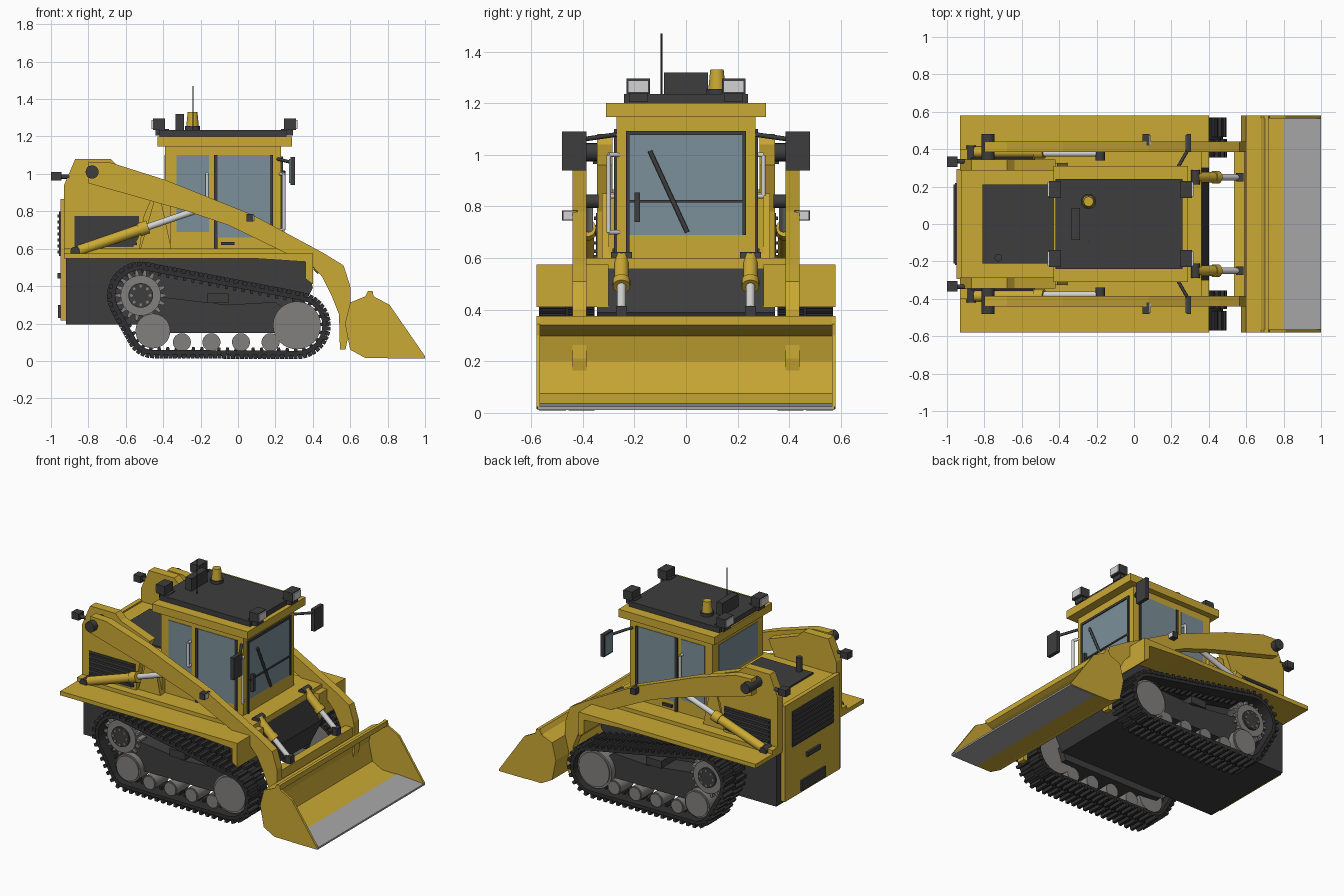
import bpy, bmesh, math
from mathutils import Vector, Matrix

if "Cube" in bpy.data.objects:
    bpy.data.objects.remove(bpy.data.objects["Cube"])

def material(name, col):
    m = bpy.data.materials.new(name)
    m.diffuse_color = (*col, 1)
    m.use_nodes = True
    m.node_tree.nodes["Principled BSDF"].inputs["Base Color"].default_value = m.diffuse_color
    return m

YELLOW = material("yellow paint", (0.60, 0.40, 0.035))
DARK = material("dark grey", (0.048, 0.048, 0.048))
RUBBER = material("track rubber", (0.03, 0.03, 0.032))
GLASS = material("tinted glass", (0.20, 0.28, 0.32))
STEEL = material("wheel steel", (0.22, 0.215, 0.21))
EDGE = material("worn steel", (0.39, 0.39, 0.39))
CHROME = material("pale metal", (0.65, 0.65, 0.65))

class Part:
    """Collects simple solids in one mesh, optionally mirrored across y."""
    def __init__(self, name, mat, mirror=False):
        self.name, self.mat, self.mirror, self.bm = name, mat, mirror, bmesh.new()

    def box(self, x0, x1, y0, y1, z0, z1):
        return self.prism([(x0, z0), (x1, z0), (x1, z1), (x0, z1)], y0, y1)

    def prism(self, pts, y0, y1):
        a = [self.bm.verts.new((x, y0, z)) for x, z in pts]
        b = [self.bm.verts.new((x, y1, z)) for x, z in pts]
        self.bm.faces.new(a)
        self.bm.faces.new(b[::-1])
        for i in range(len(a)):
            j = (i + 1) % len(a)
            self.bm.faces.new((a[j], a[i], b[i], b[j]))
        return self

    def rod(self, p, q, r, r2=None, seg=20):
        p, q = Vector(p), Vector(q)
        d = q - p
        rot = d.to_track_quat('Z', 'Y').to_matrix().to_4x4()
        res = bmesh.ops.create_cone(self.bm, cap_ends=True, segments=seg, radius1=r,
                                    radius2=r if r2 is None else r2, depth=d.length,
                                    matrix=Matrix.Translation((p + q) / 2) @ rot)
        for f in {f for v in res["verts"] for f in v.link_faces}:
            f.smooth = len(f.verts) == 4
            if not f.smooth:
                for e in f.edges:
                    e.smooth = False
        return self

    def done(self):
        bmesh.ops.recalc_face_normals(self.bm, faces=self.bm.faces[:])
        me = bpy.data.meshes.new(self.name)
        self.bm.to_mesh(me)
        self.bm.free()
        me.materials.append(self.mat)
        ob = bpy.data.objects.new(self.name, me)
        bpy.context.collection.objects.link(ob)
        if self.mirror:
            m = ob.modifiers.new("mirror", 'MIRROR')
            m.use_axis = (False, True, False)
            m.use_mirror_merge = False

# ---- hull, fenders, engine bay ----
Part("hull", DARK).prism([(-.92, .195), (.30, .195), (.40, .39), (.36, .56), (-.92, .56)], -.345, .345).done()
Part("fender", YELLOW, True).prism([(-.93, .575), (.40, .575), (.40, .41), (.36, .44),
                                    (.36, .53), (.10, .547), (-.93, .547)], .30, .58).done()
Part("deck", YELLOW).box(-.93, .36, -.40, .40, .555, .60).done()
Part("engine_body", YELLOW).box(-.93, -.36, -.30, .30, .57, .855).done()
Part("rear_panel", YELLOW).box(-.95, -.92, -.295, .295, .215, .865).done()
Part("hood_panel", DARK).box(-.81, -.42, -.21, .21, .85, .866).done()
Part("exhaust", DARK).rod((-.725, -.18, .86), (-.725, -.18, .96), .02).done()
grille = Part("rear_grille", DARK).box(-.956, -.94, -.22, .22, .56, .80)
for i in range(7):
    grille.box(-.966, -.95, -.21, .21, .575 + i * .032, .59 + i * .032)
grille.box(-.965, -.94, -.07, .07, .44, .47).box(-.962, -.94, -.13, .13, .23, .30).done()

# ---- arm towers with side louvres ----
Part("arm_tower", YELLOW, True).prism([(-.93, .57), (-.93, .94), (-.87, 1.08), (-.68, 1.08), (-.64, 1.04),
                                       (-.42, .96), (-.50, .78), (-.53, .57)], .285, .345).done()
Part("tower_brace", YELLOW, True).prism([(-.53, .57), (-.35, .57), (-.41, .85), (-.45, .85)], .285, .325).done()
louvre = Part("side_louvres", DARK, True).prism([(-.875, .61), (-.56, .61), (-.53, .66), (-.53, .775), (-.875, .775)], .34, .349)
for i in range(5):
    louvre.box(-.87, -.54, .345, .357, .62 + i * .032, .633 + i * .032)
louvre.done()
Part("rear_lamp", DARK, True).box(-1.0, -.945, .305, .36, .965, 1.01).rod((-.95, .335, .985), (-.90, .335, .985), .012).done()

# ---- lift arms and cylinders ----
Part("lift_arm", YELLOW, True).prism([(-.80, 1.065), (-.68, 1.06), (-.38, .965), (.08, .78), (.46, .575), (.565, .51),
                                      (.60, .40), (.605, .21), (.575, .06), (.545, .06), (.54, .25), (.50, .35), (.45, .45),
                                      (.38, .525), (.30, .555), (-.05, .725), (-.27, .80), (-.80, .95)], .385, .44).done()
Part("arm_pivot", DARK, True).rod((-.78, .34, 1.01), (-.78, .48, 1.01), .035).done()
Part("lift_cylinder", YELLOW, True).rod((-.85, .385, .59), (-.50, .385, .71), .029).rod((-.53, .385, .70), (-.48, .385, .717), .036).done()
Part("lift_rod", CHROME, True).rod((-.50, .378, .71), (-.18, .378, .82), .018).done()
Part("lift_pin", DARK, True).rod((-.87, .34, .585), (-.87, .42, .585), .026).rod((-.18, .34, .82), (-.18, .40, .82), .026).done()
Part("tilt_cylinder", YELLOW, True).rod((.33, .25, .60), (.45, .25, .49), .028).rod((.425, .25, .513), (.45, .25, .49), .034).done()
Part("tilt_rod", CHROME, True).rod((.44, .25, .50), (.56, .25, .395), .017).done()
Part("tilt_bracket", DARK, True).box(.545, .585, .228, .272, .36, .415).rod((.33, .21, .60), (.33, .29, .60), .024).done()
Part("coupler_beam", YELLOW).box(.535, .59, -.44, .44, .29, .365).done()
Part("arm_lamp", DARK, True).box(.045, .083, .42, .48, .745, .785).done()
Part("arm_lamp_lens", CHROME, True).box(.08, .087, .425, .475, .749, .781).done()

# ---- bucket ----
outer = [(.70, .375), (.68, .345), (.60, .312), (.572, .20), (.60, .06), (.68, .016), (.82, .016)]
inner = [(.82, .034), (.69, .036), (.615, .075), (.588, .20), (.612, .298), (.69, .325), (.72, .34), (.72, .375)]
Part("bucket_shell", YELLOW).prism(outer + inner, -.575, .575).done()
Part("bucket_side", YELLOW, True).prism([(.60, .312), (.68, .345), (.695, .375), (.72, .375), (.725, .345), (.81, .30),
                                         (1.0, .025), (.98, .016), (.68, .016), (.60, .06), (.572, .20)], .565, .58).done()
Part("cutting_edge", EDGE).prism([(.80, .012), (1.0, .012), (1.0, .024), (.80, .038)], -.576, .576).done()

# ---- cab ----
Part("cab_body", YELLOW).box(-.39, .23, -.27, .27, .58, 1.15).done()
Part("cab_roof", YELLOW).box(-.43, .29, -.31, .31, 1.147, 1.20).done()
Part("roof_plate", DARK).box(-.42, .26, -.24, .24, 1.20, 1.235).done()
Part("side_window", GLASS, True).box(-.33, -.155, .265, .274, .69, 1.10).box(-.11, .17, .265, .274, .66, 1.10).done()
Part("door_frame", DARK, True).box(-.128, -.110, .265, .279, .59, 1.10).box(.17, .187, .265, .279, .62, 1.10) \
    .box(-.09, -.02, .265, .285, .62, .637).done()
Part("windshield", GLASS).box(.225, .234, -.22, .22, .69, 1.08).done()
Part("rear_window", GLASS).box(-.394, -.385, -.21, .21, .87, 1.10).done()
frame = Part("windshield_frame", DARK)
frame.box(.225, .24, -.232, -.218, .58, 1.093).box(.225, .24, .218, .232, .69, 1.093).box(.225, .24, -.23, .23, 1.077, 1.093)
frame.box(.225, .24, -.22, .22, .815, .825).box(.23, .255, -.20, -.178, .74, .855).done()
Part("wiper", DARK).rod((.244, -.14, 1.015), (.244, .005, .70), .009, seg=8).done()
grab = Part("grab_handles", CHROME)
for x, y, z0, z1, dx, dy in ((.245, -.30, .70, 1.0, 0, .055), (-.165, -.30, .84, 1.0, 0, .03), (-.165, .30, .84, 1.0, 0, -.03)):
    grab.rod((x, y, z0), (x, y, z1), .009, seg=10)
    for z in (z0, z1):
        grab.rod((x, y, z), (x - (.03 if x > 0 else 0), y + dy, z), .009, seg=10)
grab.done()
Part("mirror", DARK, True).box(.28, .305, .385, .48, .94, 1.09).rod((.21, .26, 1.08), (.29, .40, 1.06), .009, seg=8).done()
Part("mirror_glass", GLASS, True).box(.274, .281, .393, .472, .95, 1.08).done()

# ---- roof equipment ----
Part("roof_lamp", DARK, True).box(-.455, -.39, .14, .23, 1.235, 1.295).box(.245, .31, .14, .23, 1.235, 1.295) \
    .box(-.44, -.37, .15, .22, 1.205, 1.24).box(.23, .295, .15, .22, 1.205, 1.24).done()
Part("roof_lamp_lens", CHROME, True).box(-.462, -.454, .146, .224, 1.241, 1.289).box(.309, .317, .146, .224, 1.241, 1.289).done()
Part("roof_box", DARK).box(-.335, -.29, -.085, .085, 1.23, 1.32).done()
Part("beacon", YELLOW).rod((-.243, .12, 1.25), (-.243, .12, 1.33), .034, .026).done()
Part("beacon_base", DARK).rod((-.243, .12, 1.23), (-.243, .12, 1.255), .041).done()
Part("antenna", DARK).rod((-.24, -.095, 1.23), (-.24, -.095, 1.47), .003, seg=6).done()

# ---- crawler tracks: belt wrapped round three wheels ----
WHEELS = [(-.52, .35, .13), (-.455, .16, .095), (.315, .19, .13)]

def hull_loop(pts):
    def half(seq):
        h = []
        for p in seq:
            while len(h) > 1 and (h[-1][0] - h[-2][0]) * (p[1] - h[-2][1]) - (h[-1][1] - h[-2][1]) * (p[0] - h[-2][0]) <= 0:
                h.pop()
            h.append(p)
        return h[:-1]
    pts = sorted(pts)
    return half(pts) + half(pts[::-1])

def wrap(grow):
    ring = [k * math.pi / 16 for k in range(32)]
    return hull_loop([(x + (r + grow) * math.cos(a), z + (r + grow) * math.sin(a)) for x, z, r in WHEELS for a in ring])

def resample(loop, n):
    """Evenly spaced (point, tangent) pairs along a closed loop."""
    segs = [(Vector(a), Vector(b)) for a, b in zip(loop, loop[1:] + loop[:1])]
    total, out, run, k = sum((b - a).length for a, b in segs), [], 0.0, 0
    for a, b in segs:
        d = (b - a).length
        while k < n and k * total / n <= run + d:
            out.append((a + (b - a) * ((k * total / n - run) / d), (b - a) / d))
            k += 1
        run += d
    return out

belt = Part("track_belt", RUBBER, True)
a, b = wrap(.006), wrap(.03)
for i in range(len(a)):
    j = (i + 1) % len(a)
    belt.prism([a[i], a[j], b[j], b[i]], .365, .565)
belt.done()
treads = Part("track_treads", RUBBER, True)
for shift, y0, y1 in ((0, .355, .455), (1, .465, .57)):
    for p, t in resample(wrap(.028), 116)[shift::2]:
        n = Vector((t.y, -t.x))
        treads.prism([tuple(p + t * s + n * h) for s, h in ((-.013, -.003), (.013, -.003), (.010, .023), (-.010, .023))], y0, y1)
for p, t in resample(wrap(.008), 58):
    n = Vector((t.y, -t.x))
    treads.prism([tuple(p + t * s + n * h) for s, h in ((-.010, 0), (.010, 0), (.007, -.018), (-.007, -.018))], .44, .49)
treads.done()

# ---- track frame and running gear ----
Part("track_frame", DARK, True).prism([(-.50, .16), (-.52, .35), (-.35, .335), (-.06, .30), (.20, .315), (.30, .24),
                                       (.27, .15), (-.40, .15)], .34, .49).box(-.165, -.05, .34, .50, .31, .36).done()
wheels = Part("road_wheels", STEEL, True)
for x, z, r, y in ((-.455, .16, .093, .53), (.315, .19, .128, .53), *[(-.30 + i * .158, .10, .048, .52) for i in range(4)]):
    wheels.rod((x, .38, z), (x, y, z), r, seg=32).rod((x, y, z), (x, y + .008, z), r * .9, seg=32)
wheels.done()
sprocket = Part("drive_sprocket", STEEL, True).rod((-.52, .42, .35), (-.52, .51, .35), .108, seg=32)
for i in range(18):
    c, s = math.cos(i * math.pi / 9), math.sin(i * math.pi / 9)
    sprocket.prism([(-.52 + c * u - s * v, .35 + s * u + c * v) for u, v in ((.10, -.013), (.135, -.007), (.135, .007), (.10, .013))], .43, .50)
for i in range(8):
    c, s = .05 * math.cos(i * math.pi / 4), .05 * math.sin(i * math.pi / 4)
    sprocket.rod((-.52 + c, .51, .35 + s), (-.52 + c, .527, .35 + s), .008, seg=8)
sprocket.done()
Part("sprocket_hub", DARK, True).rod((-.52, .50, .35), (-.52, .522, .35), .066, seg=28).done()
